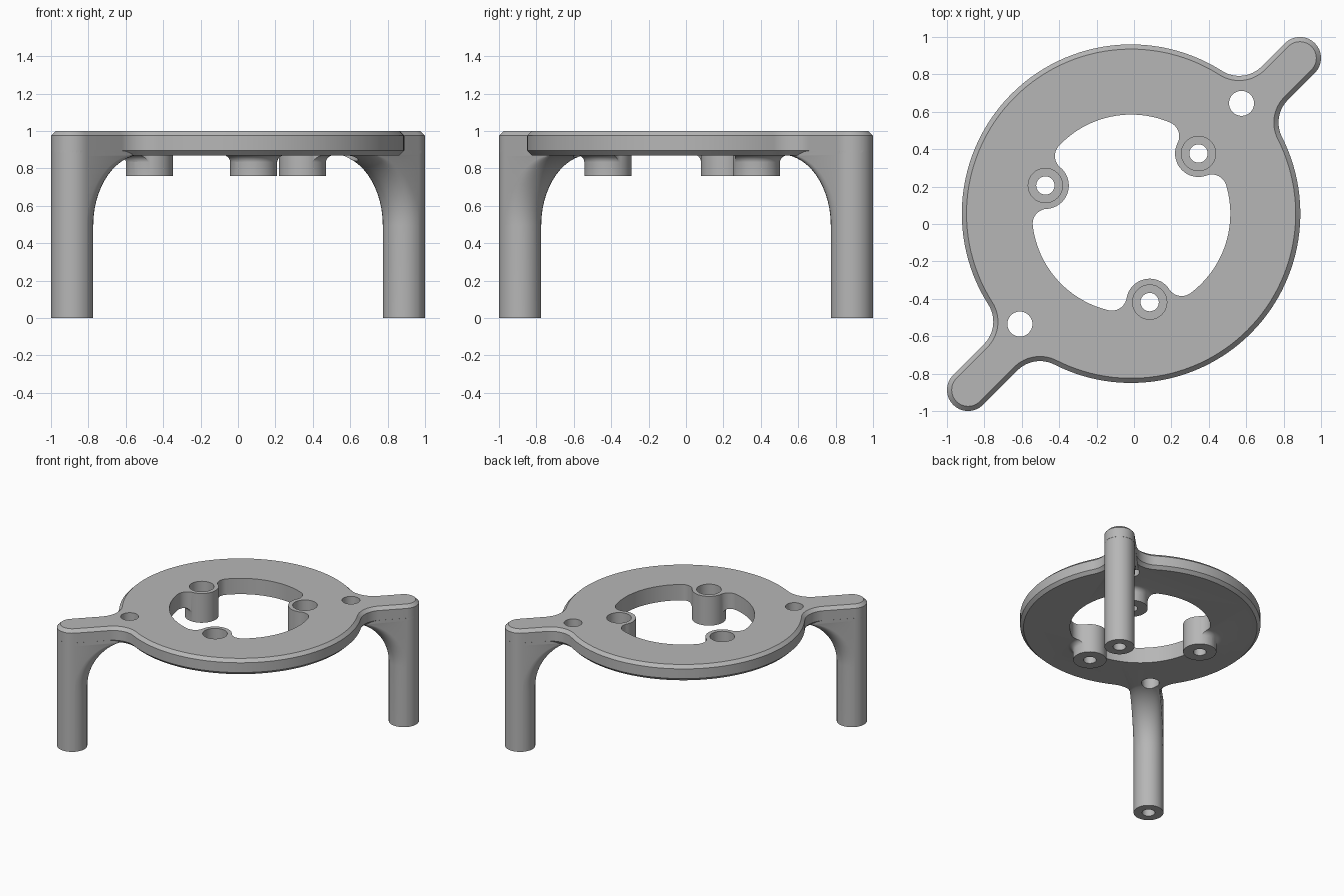
import bpy, bmesh
from math import pi, sin, cos, acos, atan2, sqrt, radians
from mathutils import Vector, Matrix

if "Cube" in bpy.data.objects:
    bpy.data.objects.remove(bpy.data.objects["Cube"])

grey = bpy.data.materials.new("plain grey")
grey.use_nodes = True
grey.diffuse_color = (0.47, 0.47, 0.47, 1)
grey.node_tree.nodes["Principled BSDF"].inputs["Base Color"].default_value = (0.47, 0.47, 0.47, 1)

DIAGONAL = Matrix.Rotation(pi / 4, 4, "Z")
TAU = 2 * pi


def arc(c, r, a0, a1, ccw=True, n=16):
    """Points on an arc around c, turning the given way."""
    sweep = (a1 - a0) % TAU if ccw else -((a0 - a1) % TAU)
    return [Vector((c[0] + r * cos(a0 + sweep * i / n), c[1] + r * sin(a0 + sweep * i / n)))
            for i in range(n + 1)]


def heading(a, b):
    return atan2(b[1] - a[1], b[0] - a[0])


def tidy(points):
    return [p for i, p in enumerate(points) if (p - points[i - 1]).length > 1e-5]


def circle(c, r, n=48):
    return [Vector((c[0] + r * cos(TAU * i / n), c[1] + r * sin(TAU * i / n))) for i in range(n)]


def loft(name, sections, matrix=None):
    """Closed solid through matching outlines, given as (points, z)."""
    bm = bmesh.new()
    rings = [[bm.verts.new((p[0], p[1], z)) for p in pts] for pts, z in sections]
    n = len(rings[0])
    for low, high in zip(rings, rings[1:]):
        for i in range(n):
            j = (i + 1) % n
            bm.faces.new((low[i], low[j], high[j], high[i]))
    bm.faces.new(rings[0][::-1])
    bm.faces.new(rings[-1])
    if matrix:
        bm.transform(matrix)
    bmesh.ops.recalc_face_normals(bm, faces=bm.faces)
    mesh = bpy.data.meshes.new(name)
    bm.to_mesh(mesh)
    bm.free()
    mesh.materials.append(grey)
    ob = bpy.data.objects.new(name, mesh)
    bpy.context.collection.objects.link(ob)
    return ob


def combine(target, tool, operation):
    mod = target.modifiers.new("bool", "BOOLEAN")
    mod.operation, mod.object, mod.solver = operation, tool, "EXACT"
    bpy.context.view_layer.objects.active = target
    bpy.ops.object.modifier_apply(modifier=mod.name)
    bpy.data.objects.remove(tool)


# Main sizes; the plate outline is laid out with its arms along x, then turned
R, ARM, TIP, FILLET = 0.905, 0.113, 1.2544, 0.17
BOTTOM, TOP, CHAMFER = 0.87, 1.0, 0.025
CENTRE = Vector((-0.015, 0.055))
C = Vector((0.028, 0.05))


def plate_outline(inset):
    def fillet_centre(side, end):
        v = side * (ARM + FILLET)
        return Vector((C.x + end * sqrt((R + FILLET) ** 2 - (v - C.y) ** 2), v))

    points = []
    for s in (1, -1):
        first, second = fillet_centre(s, s), fillet_centre(s, -s)
        q = s * pi / 2
        points += arc((s * TIP, 0), ARM - inset, -q, q)
        points += arc(first, FILLET + inset, -q, heading(first, C), False)
        points += arc(C, R - inset, heading(C, first), heading(C, second), n=56)
        points += arc(second, FILLET + inset, heading(second, C), -q, False)
    return tidy(points)


bracket = loft("ring_bracket", [
    (plate_outline(CHAMFER), BOTTOM), (plate_outline(0), BOTTOM + CHAMFER),
    (plate_outline(0), TOP - CHAMFER), (plate_outline(CHAMFER), TOP)], DIAGONAL)

# Screw bosses around the opening
HOLE, BOSS, BOSS_DIST, ROUND = 0.53, 0.125, 0.483, 0.08
boss_angles = [radians(41.8 + 120 * i) for i in range(3)]
bosses = [CENTRE + BOSS_DIST * Vector((cos(a), sin(a))) for a in boss_angles]

# Curved flare where each boss meets the underside
for p in bosses:
    steps = [pi / 2 * i / 5 for i in range(6)]
    flare = [(circle(p, BOSS + 0.04 * (1 - cos(t))), BOTTOM - 0.04 + 0.04 * sin(t)) for t in steps]
    combine(bracket, loft("flare", flare + [(flare[-1][0], BOTTOM + 0.04)]), "UNION")

# Central opening that curves around the bosses
a, b = HOLE - ROUND, BOSS + ROUND
theta = acos((a * a + BOSS_DIST ** 2 - b * b) / (2 * a * BOSS_DIST))
beta = atan2(a * sin(theta), BOSS_DIST - a * cos(theta))
opening = []
for i, (phi, p) in enumerate(zip(boss_angles, bosses)):
    before, after = (CENTRE + a * Vector((cos(phi + k * theta), sin(phi + k * theta))) for k in (-1, 1))
    opening += arc(before, ROUND, phi - theta, phi + beta)
    opening += arc(p, BOSS, phi + beta + pi, phi - beta + pi, False, 24)
    opening += arc(after, ROUND, phi - beta, phi + theta)
    opening += arc(CENTRE, HOLE, phi + theta, boss_angles[(i + 1) % 3] - theta, n=24)
opening = tidy(opening)
combine(bracket, loft("opening", [(opening, 0.7), (opening, 1.1)]), "DIFFERENCE")

for p in bosses:
    ring = circle(p, BOSS + 0.0005)
    combine(bracket, loft("boss", [(ring, 0.76), (ring, TOP)]), "UNION")


# Legs: round below, sweeping inward under the arms
def leg_section(reach):
    r = ARM - 0.0005
    return arc((TIP, 0), r, -pi / 2, pi / 2) + arc((TIP - reach, 0), r, pi / 2, -pi / 2)


ARCH = 0.38
sections = [(leg_section(0.0005), 0)]
for i in range(15):
    t = pi / 2 * i / 14
    sections.append((leg_section(0.0005 + ARCH * (1 - cos(t))), BOTTOM + 0.005 - ARCH * (1 - sin(t))))
sections.append((sections[-1][0], 0.94))
for turn in (0, pi):
    spin = Matrix.Rotation(turn, 4, "Z") @ DIAGONAL
    combine(bracket, loft("leg", sections, spin), "UNION")

# Bored holes: through holes by the arms, counterbored bosses, leg sockets
leg_axis = TIP / sqrt(2)
bores = [((0.575, 0.645), 0.067, 0.5, 1.1), ((-0.61, -0.535), 0.067, 0.5, 1.1)]
bores += [(p, 0.092, 0.82, 1.1) for p in bosses]
bores += [(p, 0.049, 0.7, 0.9) for p in bosses]
bores += [((s * leg_axis, s * leg_axis), 0.049, -0.1, 0.25) for s in (1, -1)]
for p, r, z0, z1 in bores:
    ring = circle(p, r, 32)
    combine(bracket, loft("bore", [(ring, z0), (ring, z1)]), "DIFFERENCE")

# Smooth curved walls, crisp edges
bpy.ops.object.select_all(action="DESELECT")
bracket.select_set(True)
bpy.context.view_layer.objects.active = bracket
bpy.ops.object.shade_smooth_by_angle(angle=radians(25))
